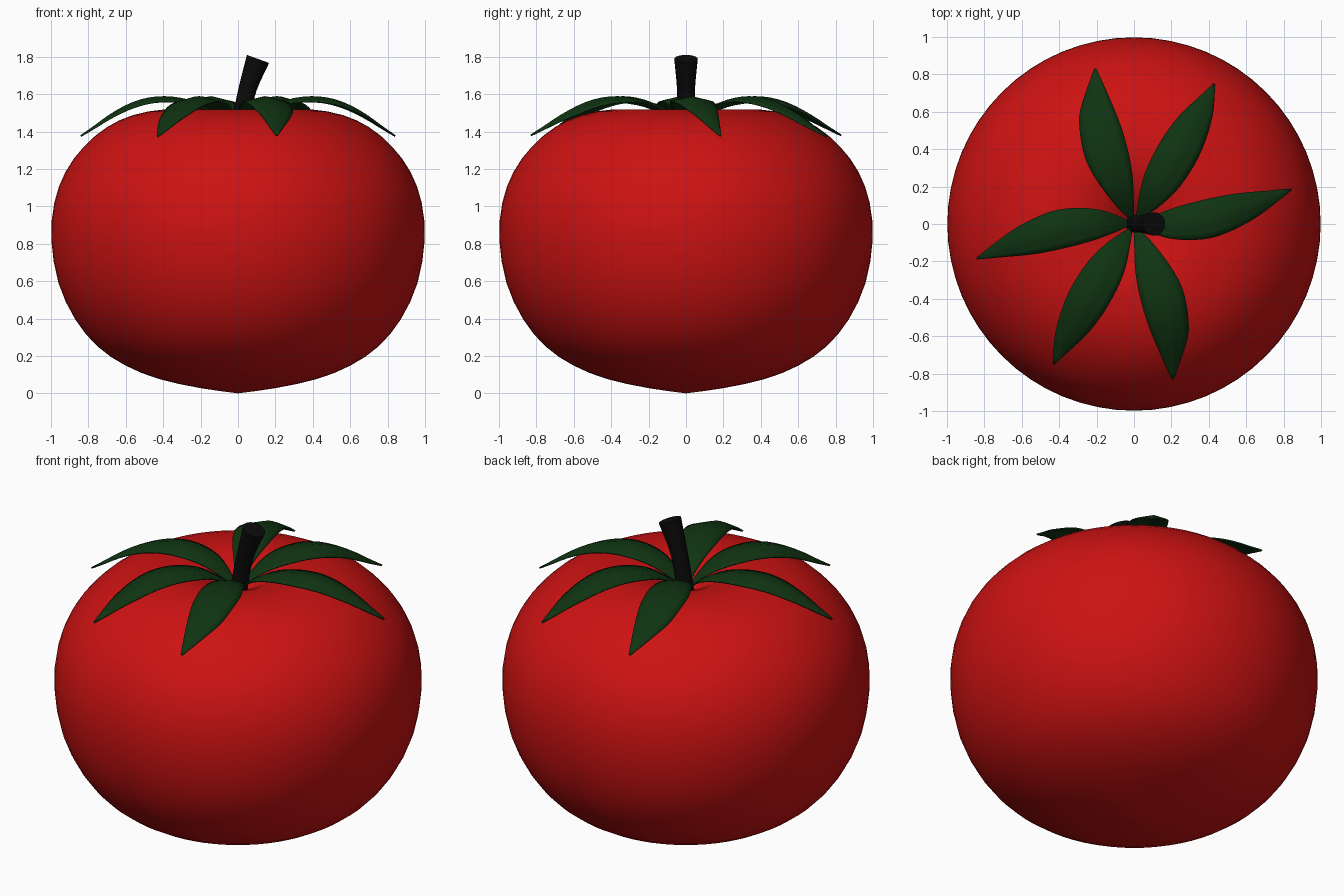
import bpy, bmesh, math
from mathutils import Vector

if "Cube" in bpy.data.objects:
    bpy.data.objects.remove(bpy.data.objects["Cube"])


def spline(points, steps):
    """Catmull-Rom curve through the points."""
    p = [Vector(q) for q in points]
    p = [2 * p[0] - p[1]] + p + [2 * p[-1] - p[-2]]
    out = []
    for i in range(1, len(p) - 2):
        a, b, c, d = p[i - 1:i + 3]
        for k in range(steps):
            t = k / steps
            out.append(0.5 * (2 * b + (c - a) * t + (2 * a - 5 * b + 4 * c - d) * t * t
                              + (3 * b - a - 3 * c + d) * t ** 3))
    return out + [p[-2]]


def resample(points, n):
    """n + 1 points evenly spaced along a smooth curve."""
    c = spline(points, 12)
    dist = [0.0]
    for a, b in zip(c, c[1:]):
        dist.append(dist[-1] + (b - a).length)
    out, j = [], 0
    for i in range(n + 1):
        s = dist[-1] * i / n
        while j < len(c) - 2 and dist[j + 1] < s:
            j += 1
        out.append(c[j].lerp(c[j + 1], (s - dist[j]) / (dist[j + 1] - dist[j])))
    return out


def material(name, color):
    m = bpy.data.materials.new(name)
    m.diffuse_color = color
    m.use_nodes = True
    m.node_tree.nodes["Principled BSDF"].inputs["Base Color"].default_value = m.diffuse_color
    return m


def finish(bm, name, mat, angle=50):
    bmesh.ops.remove_doubles(bm, verts=bm.verts, dist=1e-4)
    bmesh.ops.recalc_face_normals(bm, faces=bm.faces)
    me = bpy.data.meshes.new(name)
    bm.to_mesh(me)
    bm.free()
    ob = bpy.data.objects.new(name, me)
    bpy.context.collection.objects.link(ob)
    me.materials.append(mat)
    bpy.ops.object.select_all(action='DESELECT')
    ob.select_set(True)
    bpy.context.view_layer.objects.active = ob
    bpy.ops.object.shade_smooth_by_angle(angle=math.radians(angle))
    return ob


red = material("red_skin", (0.61, 0.006, 0.006, 1))
green = material("leaf_green", (0.005, 0.034, 0.006, 1))
dark = material("stem_dark", (0.003, 0.003, 0.003, 1))

# Fruit body: lathed profile with a dimple on top
profile = [(0, 0), (0.2, 0.028), (0.42, 0.076), (0.6, 0.148), (0.75, 0.25), (0.87, 0.395),
           (0.96, 0.59), (0.998, 0.82), (0.982, 1.02), (0.922, 1.185), (0.825, 1.318),
           (0.7, 1.424), (0.56, 1.488), (0.4, 1.517), (0.27, 1.508), (0.15, 1.465),
           (0.06, 1.40), (0, 1.35)]
bm = bmesh.new()
vs = [bm.verts.new((max(p.x, 0), 0, p.y)) for p in spline(profile, 2)]
es = [bm.edges.new(e) for e in zip(vs, vs[1:])]
bmesh.ops.spin(bm, geom=vs + es, cent=(0, 0, 0), axis=(0, 0, 1), angle=math.tau, steps=64)
finish(bm, "fruit_body", red, 80)

# Stem: leaning tube that flares at the cut end
path = spline([(0, 0, 1.36), (0.022, 0, 1.5), (0.055, 0, 1.64), (0.107, 0, 1.788)], 4)
radii = spline([(0.048, 0), (0.046, 0), (0.049, 0), (0.063, 0)], 4)
bm = bmesh.new()
rings = []
for i, (p, r) in enumerate(zip(path, radii)):
    t = (path[min(i + 1, len(path) - 1)] - path[max(i - 1, 0)]).normalized()
    side = Vector((0, 1, 0))
    up = side.cross(t)
    rings.append([bm.verts.new(p + r.x * (math.cos(a) * up + math.sin(a) * side))
                  for a in (math.tau * k / 20 for k in range(20))])
for a, b in zip(rings, rings[1:]):
    for k in range(20):
        bm.faces.new((a[k], a[k - 1], b[k - 1], b[k]))
bm.faces.new(rings[0])
bm.faces.new(rings[-1])
finish(bm, "stem", dark)

# Leaves: three outlines seen from above, arched over the fruit, each repeated opposite
arch = spline([(0, 1.40), (0.1, 1.485), (0.2, 1.545), (0.3, 1.575), (0.4, 1.585), (0.5, 1.574),
               (0.6, 1.54), (0.7, 1.485), (0.78, 1.43), (0.87, 1.37)], 6)


def arch_height(r):
    for a, b in zip(arch, arch[1:]):
        if r <= b.x:
            return a.y + (b.y - a.y) * (r - a.x) / (b.x - a.x)
    return arch[-1].y


outlines = [
    ([(0.01, -0.005), (0.07, -0.037), (0.18, -0.075), (0.315, -0.085), (0.45, -0.064),
      (0.61, 0.01), (0.72, 0.085), (0.84, 0.18)],
     [(0.01, 0.0), (0.1, 0.043), (0.26, 0.1), (0.5, 0.155), (0.72, 0.178), (0.84, 0.188)]),
    ([(0.01, 0.01), (0.155, 0.11), (0.26, 0.22), (0.355, 0.38), (0.417, 0.57), (0.433, 0.745)],
     [(0.005, 0.015), (0.05, 0.245), (0.13, 0.42), (0.235, 0.57), (0.355, 0.685), (0.427, 0.752)]),
    ([(0.0, 0.01), (-0.01, 0.27), (-0.06, 0.49), (-0.13, 0.67), (-0.202, 0.83)],
     [(-0.005, 0.01), (-0.085, 0.085), (-0.19, 0.22), (-0.26, 0.35), (-0.29, 0.51),
      (-0.283, 0.62), (-0.212, 0.83)]),
]
ROWS, COLS = 20, 6
for n, (right, left) in enumerate(outlines):
    for sign in (1, -1):
        bm = bmesh.new()
        grid = []
        for a, b in zip(resample(right, ROWS), resample(left, ROWS)):
            w = (a - b).length
            row = []
            for k in range(COLS + 1):
                q = a.lerp(b, k / COLS)
                droop = 0.12 * w * abs(2 * k / COLS - 1)
                row.append(bm.verts.new((sign * q.x, sign * q.y, arch_height(q.length) - droop)))
            grid.append(row)
        for r0, r1 in zip(grid, grid[1:]):
            for k in range(COLS):
                bm.faces.new((r0[k], r0[k + 1], r1[k + 1], r1[k]))
        ob = finish(bm, f"leaf_{2 * n + (1 if sign > 0 else 2)}", green)
        mod = ob.modifiers.new("thickness", 'SOLIDIFY')
        mod.thickness = 0.008
        mod.offset = 0
